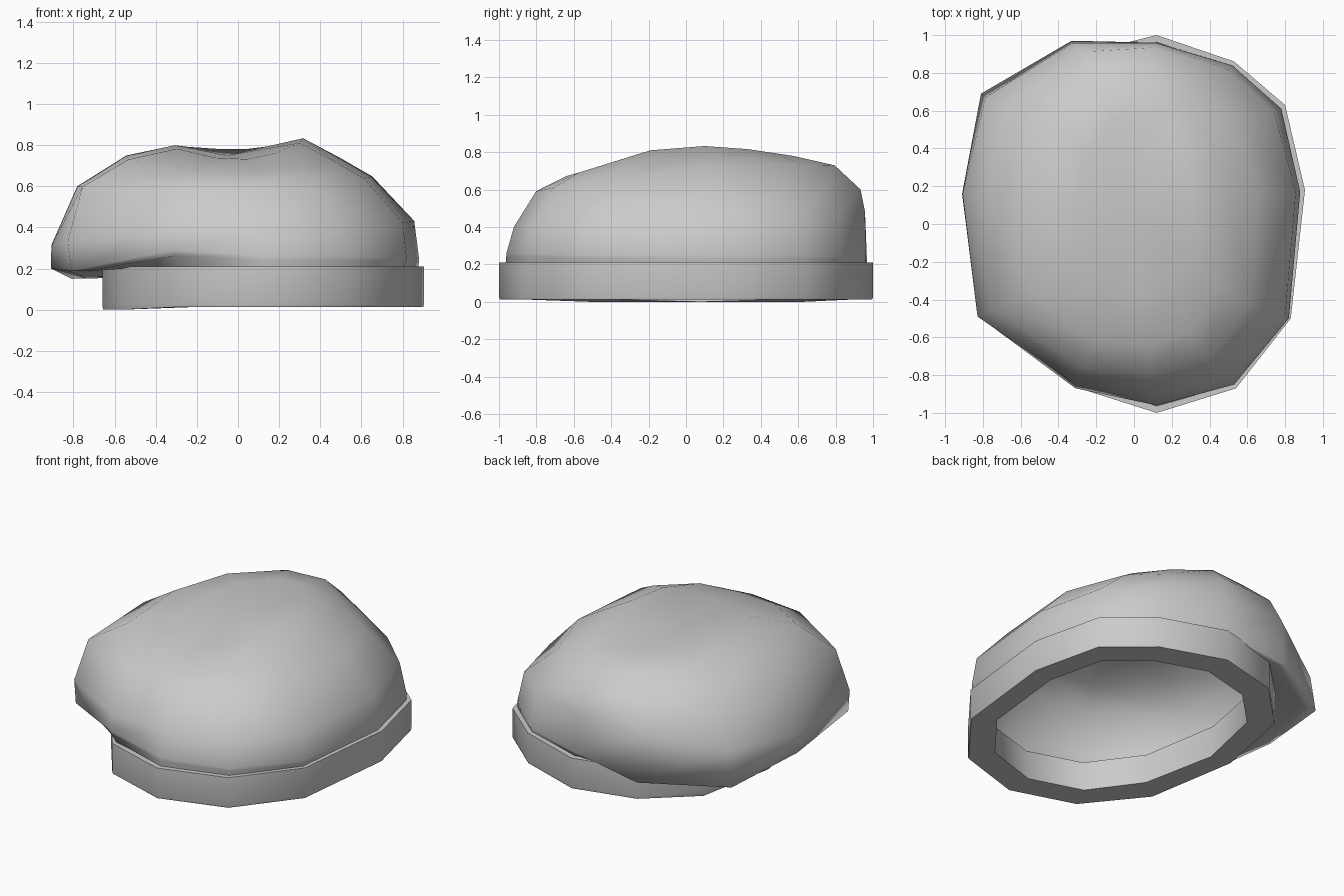
import bpy, bmesh
from mathutils import Vector

cube = bpy.data.objects.get("Cube")
if cube:
    bpy.data.objects.remove(cube, do_unlink=True)

felt = bpy.data.materials.new("grey felt")
felt.use_nodes = True
felt.diffuse_color = (0.6, 0.6, 0.6, 1)
felt.node_tree.nodes["Principled BSDF"].inputs["Base Color"].default_value = felt.diffuse_color

# Twelve-sided outlines, counter-clockwise from the left side
BAND = [(.905, .18), (.8, .63), (.53, .86), (.12, 1), (-.28, .9), (-.56, .62),
        (-.66, .1), (-.56, -.5), (-.29, -.87), (.12, -1), (.54, -.87), (.83, -.5)]
BRIM = [(.88, .17), (.78, .61), (.52, .84), (.12, .96), (-.33, .97), (-.81, .69),
        (-.91, .16), (-.81, -.5), (-.31, -.87), (.12, -.96), (.53, -.85), (.82, -.5)]
# Brim edge height: it droops over the band on the right side
DROOP = [.25, .25, .24, .23, .16, .15, .2, .19, .29, .26, .26, .25]


def inset(outline, scale, z):
    return [(.12 + (x - .12) * scale, y * scale, z) for x, y in outline]


def band_bottom(scale):
    """Lower edge of the band, sagging slightly on the right side."""
    return [(x, y, .013 if x > -.5 else 0) for x, y, _ in inset(BAND, scale, 0)]


def crown_ring(right, left, back, front, pinch):
    """Ring through four (reach, height) pairs; pinch rounds off the back
    corners and fills out the front right one."""
    points = []
    for x, y in BRIM:
        u, v = x / (.88 if x > 0 else .91), y / .97
        sx, zx = right if u > 0 else left
        sy, zy = back if v > 0 else front
        w = u * u / (u * u + v * v)
        grow = 1
        if v > 0:
            grow -= pinch * 4 * w * (1 - w)
        elif u < 0:
            grow += pinch * 4 * w * (1 - w)
        points.append((u * sx * grow, v * sy * grow, zx * w + zy * (1 - w)))
    return points


def loft(name, rings, apex=None, closed=False, angle=None):
    bm = bmesh.new()
    loops = [[bm.verts.new(p) for p in ring] for ring in rings]
    pairs = list(zip(loops, loops[1:]))
    if closed:
        pairs.append((loops[-1], loops[0]))
    for a, b in pairs:
        for i in range(len(a)):
            j = (i + 1) % len(a)
            bm.faces.new((a[i], a[j], b[j], b[i]))
    if apex:
        tip = bm.verts.new(apex)
        top = loops[-1]
        for i in range(len(top)):
            bm.faces.new((top[i], top[(i + 1) % len(top)], tip))
    mesh = bpy.data.meshes.new(name)
    bm.to_mesh(mesh)
    bm.free()
    mesh.materials.append(felt)
    obj = bpy.data.objects.new(name, mesh)
    bpy.context.collection.objects.link(obj)
    bpy.ops.object.select_all(action='DESELECT')
    obj.select_set(True)
    bpy.context.view_layer.objects.active = obj
    if angle:
        bpy.ops.object.shade_smooth_by_angle(angle=angle)
    else:
        bpy.ops.object.shade_smooth()


# Headband: a thick hollow hoop
loft("headband", [band_bottom(.995), inset(BAND, 1, .025), inset(BAND, 1, .21),
                  inset(BAND, .84, .21), band_bottom(.82)], closed=True, angle=.8)

# Crown: tucked into the band, rolled over the brim, then domed with a dent in front
brim_edge = [(x, y, z) for (x, y), z in zip(BRIM, DROOP)]
under = [Vector(b).lerp(Vector(e), .75) - Vector((0, 0, .01))
         for b, e in zip(inset(BAND, .965, .22), brim_edge)]
loft("crown", [
    inset(BAND, .965, .2),
    under,
    brim_edge,
    crown_ring((.86, .43), (.91, .31), (.97, .48), (.93, .4), .03),
    crown_ring((.66, .65), (.79, .6), (.95, .6), (.81, .59), .1),
    crown_ring((.5, .74), (.55, .75), (.81, .73), (.65, .67), .12),
    crown_ring((.32, .835), (.31, .8), (.58, .78), (.37, .73), .1),
], apex=(-.05, .08, .75))
